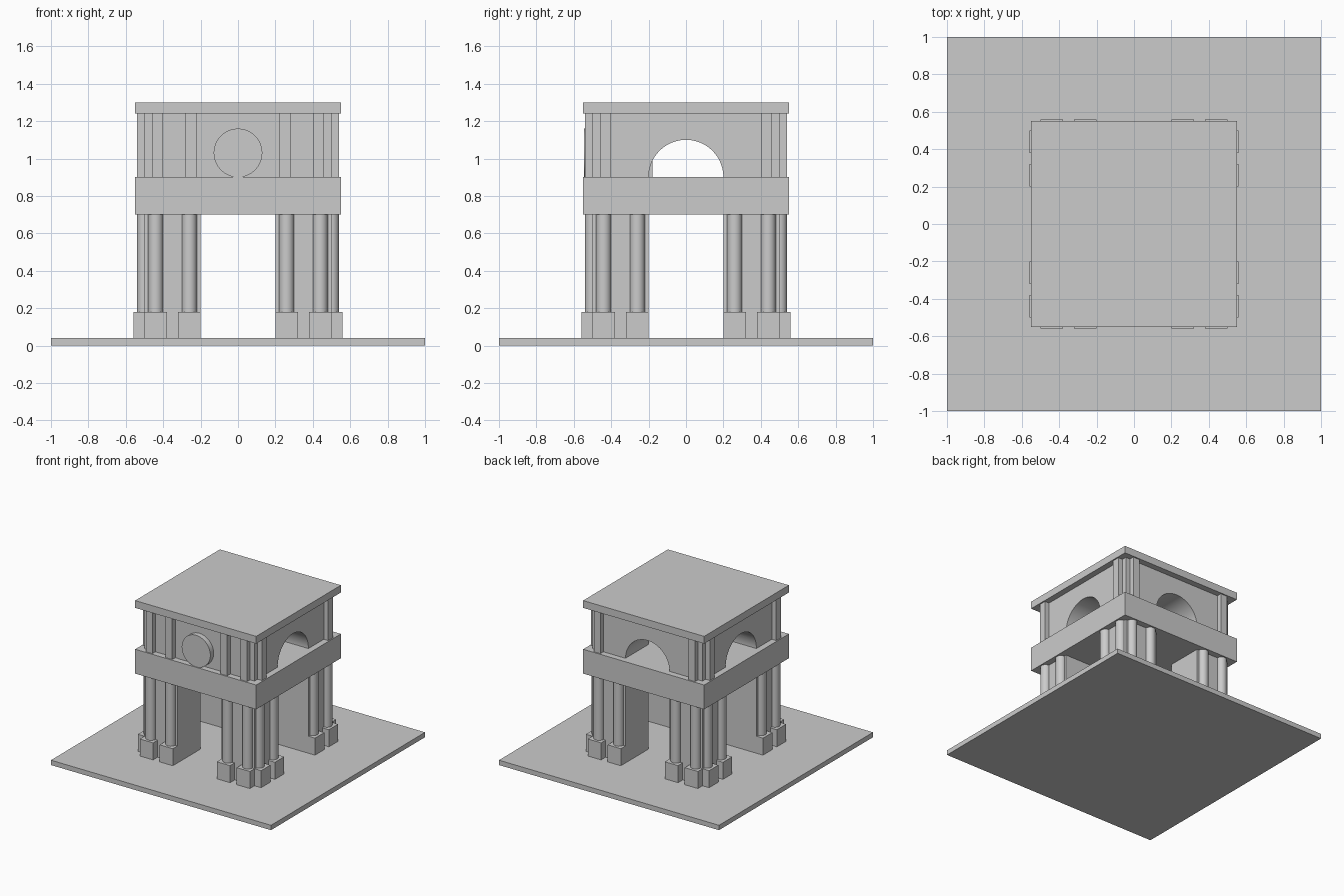
import bpy, math
from mathutils import Matrix

if "Cube" in bpy.data.objects:
    bpy.data.objects.remove(bpy.data.objects["Cube"])

stone = bpy.data.materials.new("grey stone")
stone.diffuse_color = (0.6, 0.6, 0.6, 1)
stone.use_nodes = True
stone.node_tree.nodes["Principled BSDF"].inputs["Base Color"].default_value = stone.diffuse_color


def finish(name):
    ob = bpy.context.object
    ob.name = name
    ob.data.materials.append(stone)
    return ob


def box(name, x0, x1, y0, y1, z0, z1):
    bpy.ops.mesh.primitive_cube_add(size=1)
    ob = finish(name)
    ob.data.transform(
        Matrix.Translation(((x0 + x1) / 2, (y0 + y1) / 2, (z0 + z1) / 2))
        @ Matrix.Diagonal((x1 - x0, y1 - y0, z1 - z0, 1)))
    return ob


def cylinder(name, r, depth, loc, rot=(0, 0, 0), sides=48):
    bpy.ops.mesh.primitive_cylinder_add(vertices=sides, radius=r, depth=depth,
                                        location=loc, rotation=rot)
    bpy.ops.object.shade_smooth_by_angle(angle=math.radians(35))
    return finish(name)


def centred_box(name, cx, cy, w, d, z0, z1):
    return box(name, cx - w / 2, cx + w / 2, cy - d / 2, cy + d / 2, z0, z1)


# Ground slab, entablature band and flat roof
box("base_slab", -1, 1, -1, 1, 0, 0.04)
box("entablature", -0.55, 0.55, -0.55, 0.55, 0.70, 0.90)
box("roof_slab", -0.55, 0.55, -0.55, 0.55, 1.24, 1.30)

# Corner piers with engaged columns on plinths along both outer faces
for sx in (-1, 1):
    for sy in (-1, 1):
        centred_box("pier", sx * 0.35, sy * 0.35, 0.30, 0.30, 0.04, 0.70)
        for a, b in ((0.26, 0.50), (0.44, 0.50), (0.50, 0.26), (0.50, 0.44)):
            centred_box("plinth", sx * a, sy * b, 0.12, 0.12, 0.04, 0.18)
            cylinder("column", 0.04, 0.52, (sx * a, sy * b, 0.44), sides=32)
        # Upper corner pilasters
        centred_box("pilaster", sx * 0.43, sy * 0.51, 0.06, 0.06, 0.90, 1.24)
        centred_box("pilaster", sx * 0.51, sy * 0.43, 0.06, 0.06, 0.90, 1.24)
    # Inner pilasters beside the front roundel
    centred_box("inner_pilaster", sx * 0.25, -0.51, 0.06, 0.06, 0.90, 1.24)

# Upper storey, cut by a side-to-side vault and a vault open to the back
attic = box("attic", -0.5, 0.5, -0.5, 0.5, 0.88, 1.24)
q = math.pi / 2
cutters = [cylinder("side_vault_cutter", 0.20, 1.4, (0, 0, 0.90), (0, q, 0), 64),
           cylinder("back_vault_cutter", 0.20, 0.98, (0, 0.31, 0.90), (q, 0, 0), 64)]
for c in cutters:
    c.hide_render = True
    mod = attic.modifiers.new("vault", "BOOLEAN")
    mod.operation = "DIFFERENCE"
    mod.solver = "EXACT"
    mod.object = c
bpy.context.view_layer.objects.active = attic
for m in list(attic.modifiers):
    bpy.ops.object.modifier_apply(modifier=m.name)
for c in cutters:
    bpy.data.objects.remove(c)
bpy.ops.object.select_all(action="DESELECT")
attic.select_set(True)
bpy.ops.object.shade_smooth_by_angle(angle=math.radians(35))

# Closed front panel and roundel
box("front_panel", -0.20, 0.20, -0.502, -0.18, 0.90, 1.24)
cylinder("front_roundel", 0.13, 0.06, (0, -0.515, 1.03), (q, 0, 0), 64)
